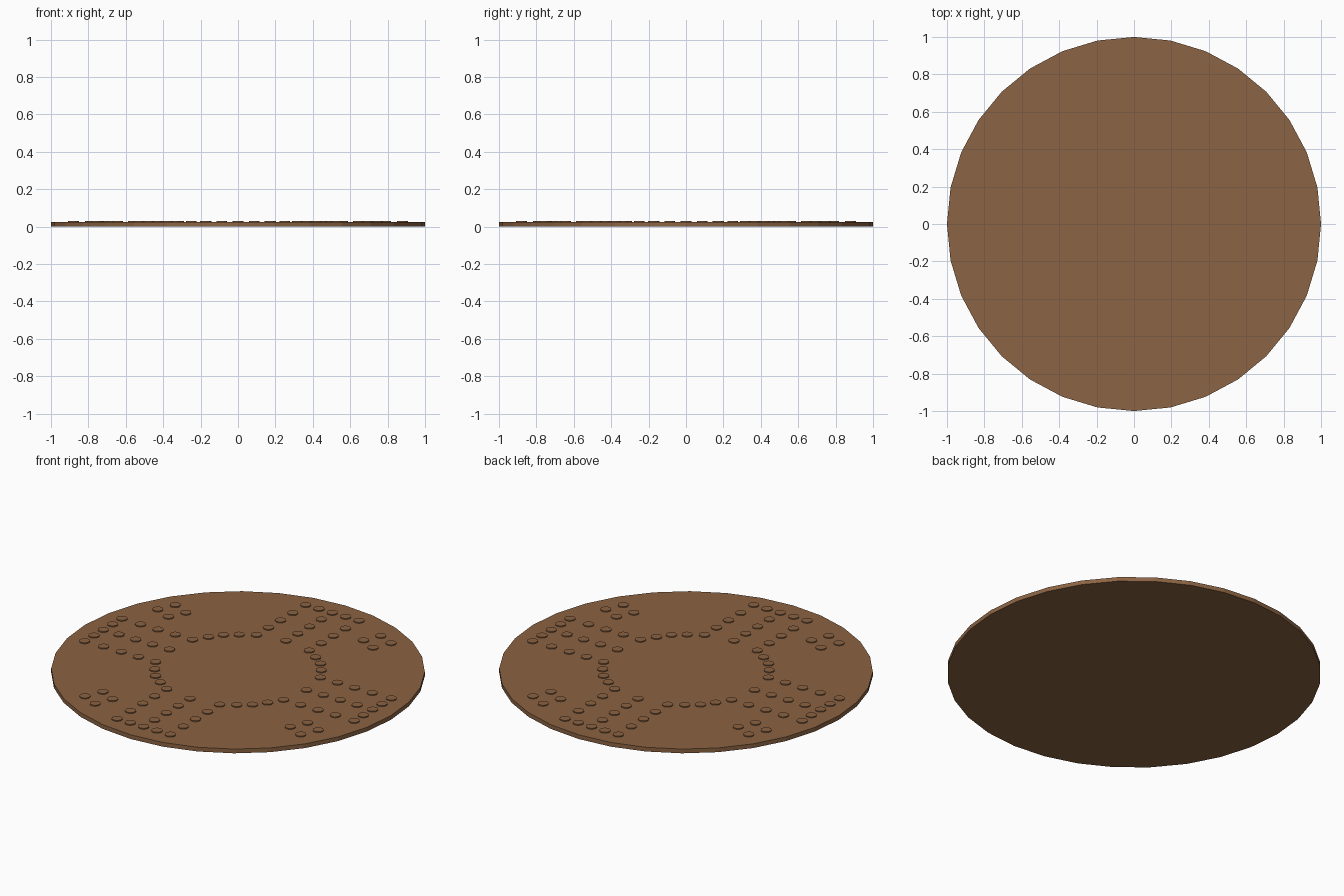
import bpy, bmesh, math
from mathutils import Matrix

if "Cube" in bpy.data.objects:
    bpy.data.objects.remove(bpy.data.objects["Cube"])

brown = bpy.data.materials.new("warm_brown")
brown.diffuse_color = (0.26, 0.126, 0.056, 1)
brown.use_nodes = True
brown.node_tree.nodes["Principled BSDF"].inputs["Base Color"].default_value = brown.diffuse_color

BASE_H, TOP = 0.025, 0.031


def add_cylinder(bm, x, y, z0, z1, r, sides):
    bmesh.ops.create_cone(bm, cap_ends=True, segments=sides, radius1=r, radius2=r,
                          depth=z1 - z0,
                          matrix=Matrix.Translation((x, y, (z0 + z1) / 2)))


def finish(bm, name):
    me = bpy.data.meshes.new(name)
    bm.to_mesh(me)
    bm.free()
    me.materials.append(brown)
    ob = bpy.data.objects.new(name, me)
    bpy.context.collection.objects.link(ob)
    return ob


# round board
bm = bmesh.new()
add_cylinder(bm, 0, 0, 0, BASE_H, 1.0, 32)
finish(bm, "round_board")

# one quarter of the stud pattern
arm = [(s * 0.172, y) for s in (-1, 1) for y in (0.418, 0.53, 0.643, 0.757)]
arm_end = [(i * 0.087, 0.88) for i in range(-2, 3)]
centre_line = [(0, y) for y in (0.448, 0.558, 0.668, 0.778)]
corner_arc = [(-0.25, 0.368), (-0.317, 0.317), (-0.368, 0.25)]
square = [(-0.643, 0.432), (-0.69, 0.337), (-0.79, 0.38), (-0.745, 0.478)]

# flat studs, repeated at four quarter turns
bm = bmesh.new()
for k in range(4):
    c, s = round(math.cos(k * math.pi / 2)), round(math.sin(k * math.pi / 2))
    for x, y in arm + arm_end + centre_line + corner_arc + square:
        add_cylinder(bm, c * x - s * y, s * x + c * y, BASE_H - 0.003, TOP, 0.029, 16)
finish(bm, "board_studs")
